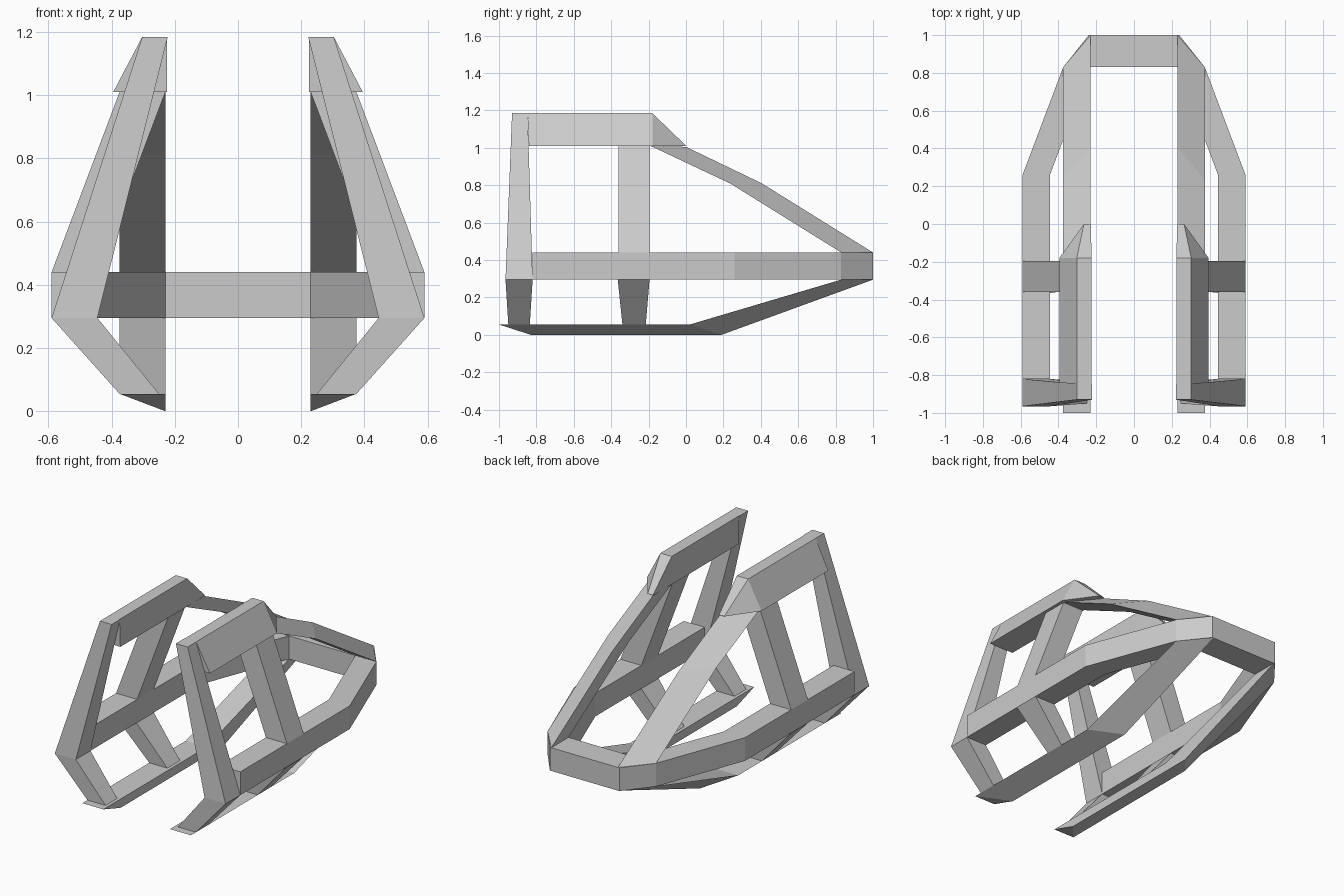
import bpy
import bmesh

cube = bpy.data.objects.get("Cube")
if cube:
    bpy.data.objects.remove(cube, do_unlink=True)

grey = bpy.data.materials.new("light_grey")
grey.use_nodes = True
GREY = (0.6, 0.6, 0.6, 1)
grey.diffuse_color = GREY
grey.node_tree.nodes["Principled BSDF"].inputs["Base Color"].default_value = GREY


def loft(name, rings, side=1):
    """Skin a closed solid through matching rings of points."""
    bm = bmesh.new()
    loops = [[bm.verts.new((side * x, y, z)) for x, y, z in ring] for ring in rings]
    for a, b in zip(loops, loops[1:]):
        for i in range(len(a)):
            j = (i + 1) % len(a)
            bm.faces.new((a[i], a[j], b[j], b[i]))
    bm.faces.new(loops[0])
    bm.faces.new(loops[-1])
    bmesh.ops.recalc_face_normals(bm, faces=bm.faces)
    mesh = bpy.data.meshes.new(name)
    bm.to_mesh(mesh)
    bm.free()
    mesh.materials.append(grey)
    obj = bpy.data.objects.new(name, mesh)
    bpy.context.collection.objects.link(obj)
    return obj


def rect(x0, x1, y0, y1, z):
    return [(x0, y0, z), (x1, y0, z), (x1, y1, z), (x0, y1, z)]


# Shared measurements
IN, OUT = 0.23, 0.375          # narrow frame width (runners, rear rails)
BELT_IN, BELT_OUT = 0.445, 0.59
BELT_LOW, BELT_TOP = 0.295, 0.44
RAIL_LOW, RAIL_TOP = 1.01, 1.185
RUNNER_TOP = 0.055


def wedge(y, z, y_tip, z_tip):
    """Triangular section: flat edge across the frame, tip on the inner side."""
    return [(IN, y, z), (OUT, y, z), (IN, y_tip, z_tip)]


# Horizontal belt running round the back
half = [(BELT_OUT, -0.82), (BELT_OUT, 0.26), (OUT, 0.83), (0.24, 1.0)]
inner = [(IN, 0.83), (BELT_IN, 0.26), (BELT_IN, -0.82)]
outline = half + [(-x, y) for x, y in reversed(half)]
outline += [(-x, y) for x, y in reversed(inner)] + inner
loft("belt", [[(x, y, z) for x, y in outline] for z in (BELT_LOW, BELT_TOP)])

for side, label in ((1, "left"), (-1, "right")):
    # Front post and the strut below it
    foot = rect(BELT_IN, BELT_OUT, -0.965, -0.82, BELT_LOW)
    loft(label + "_front_post",
         [foot, rect(0.222, 0.303, -0.93, -0.847, RAIL_TOP)], side)
    loft(label + "_front_lower_strut",
         [foot, rect(0.25, OUT, -0.95, -0.835, RUNNER_TOP)], side)

    # Middle post and the strut below it
    loft(label + "_middle_post",
         [rect(BELT_IN, BELT_OUT, -0.36, -0.195, BELT_TOP),
          rect(IN, OUT, -0.36, -0.195, RAIL_LOW)], side)
    loft(label + "_middle_lower_strut",
         [rect(BELT_IN, BELT_OUT, -0.365, -0.195, BELT_LOW),
          rect(0.25, OUT, -0.34, -0.215, RUNNER_TOP)], side)

    # Top rail: sloped outer face, pointed rear end
    loft(label + "_top_rail",
         [[(0.225, -0.847, RAIL_TOP), (0.303, -0.847, RAIL_TOP),
           (0.395, -0.84, RAIL_LOW), (0.225, -0.84, RAIL_LOW)],
          [(0.225, -0.18, RAIL_TOP), (0.303, -0.18, RAIL_TOP),
           (0.395, -0.18, RAIL_LOW), (0.225, -0.18, RAIL_LOW)],
          [(0.228, 0, RAIL_LOW + 0.001), (0.265, 0, RAIL_LOW + 0.001),
           (0.265, 0, RAIL_LOW), (0.228, 0, RAIL_LOW)]], side)

    # Rear rail falling from the top rail to the belt
    loft(label + "_rear_rail",
         [wedge(-0.19, RAIL_LOW, 0, RAIL_LOW - 0.005),
          wedge(0.235, 0.81, 0.405, 0.81),
          wedge(0.83, BELT_TOP, 1.0, BELT_TOP)], side)

    # Bottom runner, rising to the belt at the back
    loft(label + "_runner",
         [wedge(-1.0, RUNNER_TOP, -0.83, 0),
          wedge(0.02, RUNNER_TOP, 0.19, 0),
          wedge(0.83, BELT_LOW, 1.0, BELT_LOW)], side)
